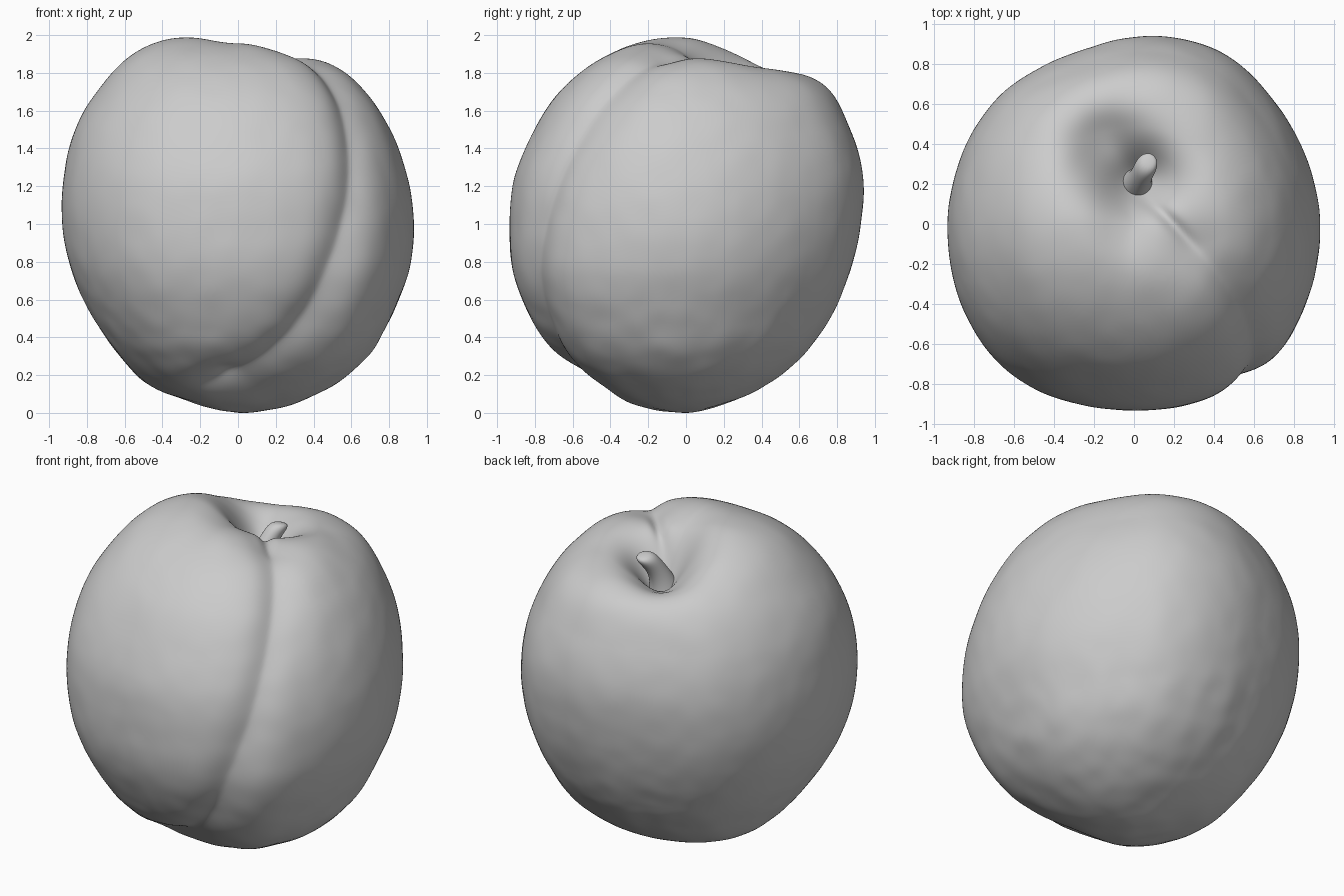
import bpy, bmesh
from math import sin, cos, asin, atan2, pi, exp, hypot, degrees
from mathutils import Vector, noise

cube = bpy.data.objects.get("Cube")
if cube:
    bpy.data.objects.remove(cube)

grey = bpy.data.materials.new("matte_grey")
grey.use_nodes = True
grey.diffuse_color = (0.6, 0.6, 0.6, 1)
grey.node_tree.nodes["Principled BSDF"].inputs["Base Color"].default_value = (0.6, 0.6, 0.6, 1)

# Radii from bottom pole to top pole in 15 degree steps, for four sides
LEFT = [1, .997, .99, .975, .94, .935, .93, .93, .945, .97, .985, .945, .95]
BACK = [1, .97, .945, .925, .905, .90, .92, .965, 1.0, 1.035, .965, .915, .95]
RIGHT = [1, .975, .975, .935, .915, .92, .935, .96, 1, 1.03, 1.06, 1.03, .95]
FRONT = [1, .995, .975, .975, .955, .945, .93, .937, .94, .965, .98, .985, .95]
# Radii around the middle in 15 degree steps, starting at +x
GIRTH = [.93, .925, .925, .935, .955, .945, .92, .895, .90, .92, .925, .925,
         .93, .94, .957, .97, .962, .94, .933, .94, .955, .965, .945, .935]


def curve_at(values, t, loop=False):
    """Smooth cubic through evenly spaced values."""
    i = int(t // 1)
    f = t - i
    n = len(values)
    a, b, c, d = [values[k % n if loop else min(max(k, 0), n - 1)] for k in range(i - 1, i + 3)]
    return b + f / 2 * (c - a + f * (2 * a - 5 * b + 4 * c - d + f * (3 * (b - c) + d - a)))


def smooth(a, b, x):
    t = min(max((x - a) / (b - a), 0), 1)
    return t * t * (3 - 2 * t)


def side_blend(az, t):
    x_side = LEFT if cos(az) > 0 else RIGHT
    y_side = BACK if sin(az) > 0 else FRONT
    return cos(az) ** 2 * curve_at(x_side, t) + sin(az) ** 2 * curve_at(y_side, t)


SEAM_NORMAL = Vector((.64, .695, -.324)).normalized()
SEAM_MIDDLE = Vector((.53, -.84, .1)).normalized()
LOBE = Vector((.62, -.55, -.45)).normalized()
TIP = Vector((-.08, -.57, -.82))


def fruit_point(d):
    # Uneven round body, with the smaller lobe bulging beside the seam
    az = atan2(d.y, d.x)
    lat = asin(max(-1, min(1, d.z)))
    girth = curve_at(GIRTH, degrees(az) % 360 / 15, True)
    r = side_blend(az, degrees(lat) / 15 + 6)
    r *= 1 + (girth / side_blend(az, 6) - 1) * cos(lat) ** 2
    r += .035 * exp(-((d - LOBE).length / .45) ** 2)
    p = d * r
    # Seam between the lobes, fading out towards the blossom end
    s = p.dot(SEAM_NORMAL) + .17 - .04 * smooth(-.2, -.6, d.z)
    mask = smooth(.08, .4, d.dot(SEAM_MIDDLE))
    width = .14 if s > 0 else .11
    r -= mask * .055 * exp(-(abs(s) / width) ** 1.5)
    # Dimple at the blossom end, and slight roughness low down
    r -= .015 * exp(-((p - TIP).length / .07) ** 2)
    r += (.002 + .003 * smooth(-.2, -.7, d.z)) * noise.noise(d * 7)
    p = d * r
    # Funnel around the stalk, wider to the back
    if p.z > 0:
        p.z -= .33 * exp(-(hypot(p.x - .02, p.y - .23) / .16) ** 1.5)
        p.z -= .11 * exp(-(hypot(p.x + .15, p.y - .40) / .17) ** 2)
        groove = exp(-(s / .035) ** 2) * smooth(.55, .2, hypot(p.x - .02, p.y - .23))
        p.z -= .035 * groove * smooth(.2, 0, p.y)
    return p + Vector((0, 0, 1))


# Fruit body
bm = bmesh.new()
bmesh.ops.create_icosphere(bm, subdivisions=7, radius=1)
for v in bm.verts:
    v.co = fruit_point(v.co.normalized())
low = min(v.co.z for v in bm.verts)
for v in bm.verts:
    v.co.z -= low
for f in bm.faces:
    f.smooth = True
mesh = bpy.data.meshes.new("fruit_body")
bm.to_mesh(mesh)
bm.free()
mesh.materials.append(grey)
bpy.context.collection.objects.link(bpy.data.objects.new("fruit_body", mesh))

# Stalk: short leaning tube with a flared foot and a knobbly end
rings = [(.01, .18, 1.5, .12), (.015, .19, 1.6, .085), (.025, .22, 1.69, .06),
         (.045, .26, 1.76, .055), (.065, .3, 1.81, .058), (.075, .32, 1.83, .035)]
bm = bmesh.new()
loops = []
for x, y, z, radius in rings:
    loops.append([bm.verts.new((x + radius * cos(k * pi / 8), y + radius * sin(k * pi / 8),
                                z - .3 * radius * sin(k * pi / 8))) for k in range(16)])
for lower, upper in zip(loops, loops[1:]):
    for k in range(16):
        j = (k + 1) % 16
        bm.faces.new((lower[k], lower[j], upper[j], upper[k]))
bm.faces.new(loops[-1])
bm.faces.new(loops[0][::-1])
for f in bm.faces:
    f.smooth = True
mesh = bpy.data.meshes.new("stalk")
bm.to_mesh(mesh)
bm.free()
mesh.materials.append(grey)
stalk = bpy.data.objects.new("stalk", mesh)
bpy.context.collection.objects.link(stalk)
sub = stalk.modifiers.new("rounding", 'SUBSURF')
sub.levels = sub.render_levels = 2
